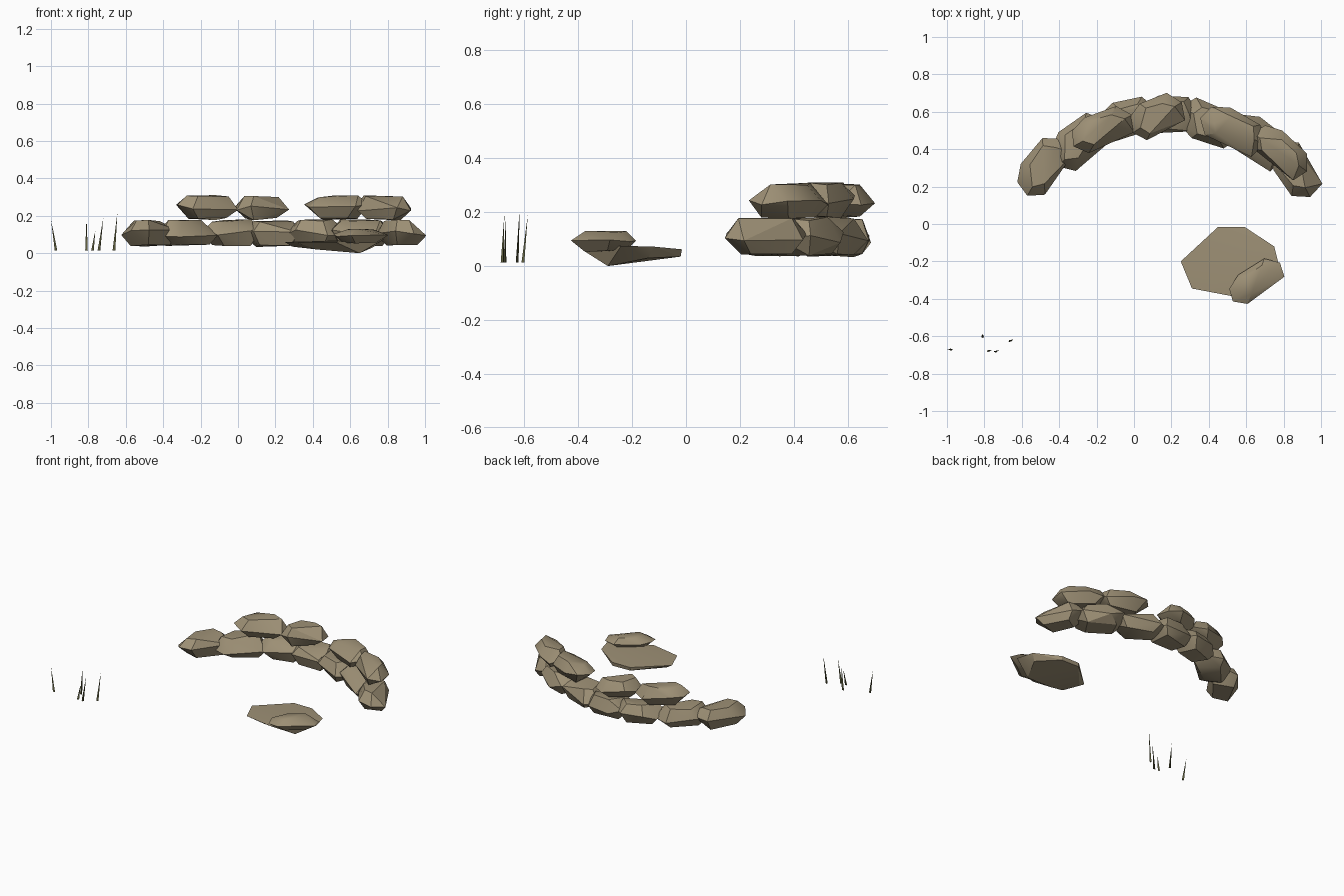
import bpy
import bmesh
import math
import random
from mathutils import Matrix, Vector

cube = bpy.data.objects.get("Cube")
if cube:
    bpy.data.objects.remove(cube, do_unlink=True)


def make_material(name, color):
    mat = bpy.data.materials.new(name)
    mat.use_nodes = True
    mat.diffuse_color = color
    bsdf = mat.node_tree.nodes["Principled BSDF"]
    bsdf.inputs["Base Color"].default_value = color
    bsdf.inputs["Roughness"].default_value = 0.9
    return mat


STONE = make_material("tan stone", (0.34, 0.28, 0.18, 1))
GRASS = make_material("dark olive grass", (0.12, 0.12, 0.05, 1))


def hull_object(name, points, material, smooth_angle):
    """Wrap a faceted solid around a few points."""
    bm = bmesh.new()
    for point in points:
        bm.verts.new(point)
    bmesh.ops.convex_hull(bm, input=bm.verts[:])
    loose = [v for v in bm.verts if not v.link_faces]
    bmesh.ops.delete(bm, geom=loose, context="VERTS")
    bmesh.ops.dissolve_limit(bm, angle_limit=math.radians(2),
                             verts=bm.verts[:], edges=bm.edges[:])
    bmesh.ops.recalc_face_normals(bm, faces=bm.faces[:])
    mesh = bpy.data.meshes.new(name)
    bm.to_mesh(mesh)
    bm.free()
    mesh.materials.append(material)
    obj = bpy.data.objects.new(name, mesh)
    bpy.context.collection.objects.link(obj)
    bpy.ops.object.select_all(action="DESELECT")
    obj.select_set(True)
    bpy.context.view_layer.objects.active = obj
    bpy.ops.object.shade_smooth_by_angle(angle=math.radians(smooth_angle))
    return obj


# Shared plan outline of a rough-hewn stone, in unit size
OUTLINE = [(-0.5, -0.15), (-0.44, 0.25), (-0.2, 0.47), (0.3, 0.47),
           (0.48, 0.1), (0.42, -0.35), (-0.32, -0.46)]


def stone(name, centre, turn, length, depth, height, flip, seed):
    rng = random.Random(seed)
    points = []
    for i, (u, v) in enumerate(OUTLINE):
        # Widest ring around the middle
        wobble = rng.uniform(-0.14, 0.14)
        points.append(Vector((u, v * flip, wobble)))
        # Smaller caps above and below, using alternating corners
        shrink = rng.uniform(0.55, 0.75)
        if i % 2 == 0 or i == 3:
            points.append(Vector((u * shrink, v * flip * shrink,
                                  rng.uniform(0.4, 0.5))))
        if i % 2 == 1 or i == 6:
            points.append(Vector((u * shrink, v * flip * shrink,
                                  rng.uniform(-0.5, -0.4))))
    place = (Matrix.Translation(centre)
             @ Matrix.Rotation(math.radians(turn), 4, "Z")
             @ Matrix.Diagonal((length, depth, height, 1)))
    return hull_object(name, [place @ p for p in points], STONE, 32)


# Lower course of the curved wall: x, y, turn, length, depth, flip
lower = [
    (-0.48, 0.31, 50, 0.36, 0.22, 1),
    (-0.28, 0.44, 35, 0.36, 0.24, 1),
    (-0.03, 0.56, 12, 0.32, 0.22, 1),
    (0.19, 0.58, -3, 0.32, 0.22, 1),
    (0.41, 0.54, -18, 0.36, 0.23, -1),
    (0.66, 0.44, -38, 0.36, 0.24, 1),
    (0.865, 0.29, -55, 0.34, 0.21, -1),
]
for i, (x, y, turn, length, depth, flip) in enumerate(lower):
    stone(f"lower_wall_stone_{i + 1}", (x, y, 0.107), turn,
          length, depth, 0.15, flip, i)

# Upper course, with a gap in the middle
upper = [
    (-0.165, 0.505, 20, 0.36, 0.2, 1),
    (0.125, 0.575, 22, 0.31, 0.21, 1),
    (0.53, 0.5, -30, 0.37, 0.21, 1),
    (0.785, 0.385, -43, 0.36, 0.19, 1),
]
for i, (x, y, turn, length, depth, flip) in enumerate(upper):
    stone(f"upper_wall_stone_{i + 1}", (x, y, 0.243), turn,
          length, depth, 0.135, flip, 20 + i)

# Flat slab lying in front of the wall, with a smaller stone on it
slab_top = [(0.25, -0.2, 0.06), (0.45, -0.015, 0.062), (0.59, -0.015, 0.062),
            (0.75, -0.12, 0.072), (0.78, -0.24, 0.075),
            (0.52, -0.385, 0.06), (0.31, -0.345, 0.058)]
slab_base = [(0.29, -0.2, 0.035), (0.45, -0.02, 0.038), (0.59, -0.02, 0.035),
             (0.72, -0.14, 0.03), (0.65, -0.29, 0), (0.42, -0.31, 0.02)]
hull_object("flat_slab", slab_top + slab_base, STONE, 25)
stone("slab_stone", (0.655, -0.305, 0.092), 32, 0.33, 0.17, 0.08, 1, 41)

# Sparse grass blades: base x, base y, tip x, tip y, tip height
blades = [
    (-0.975, -0.672, -1.0, -0.668, 0.18),
    (-0.808, -0.605, -0.81, -0.587, 0.19),
    (-0.78, -0.68, -0.763, -0.675, 0.12),
    (-0.742, -0.682, -0.72, -0.674, 0.19),
    (-0.665, -0.627, -0.645, -0.617, 0.215),
]
for i, (bx, by, tx, ty, top) in enumerate(blades):
    points = [(tx, ty, top)]
    for corner in range(3):
        a = math.tau * corner / 3 + i
        points.append((bx + 0.009 * math.cos(a),
                       by + 0.006 * math.sin(a), 0.013))
    hull_object(f"grass_blade_{i + 1}", points, GRASS, 30)
